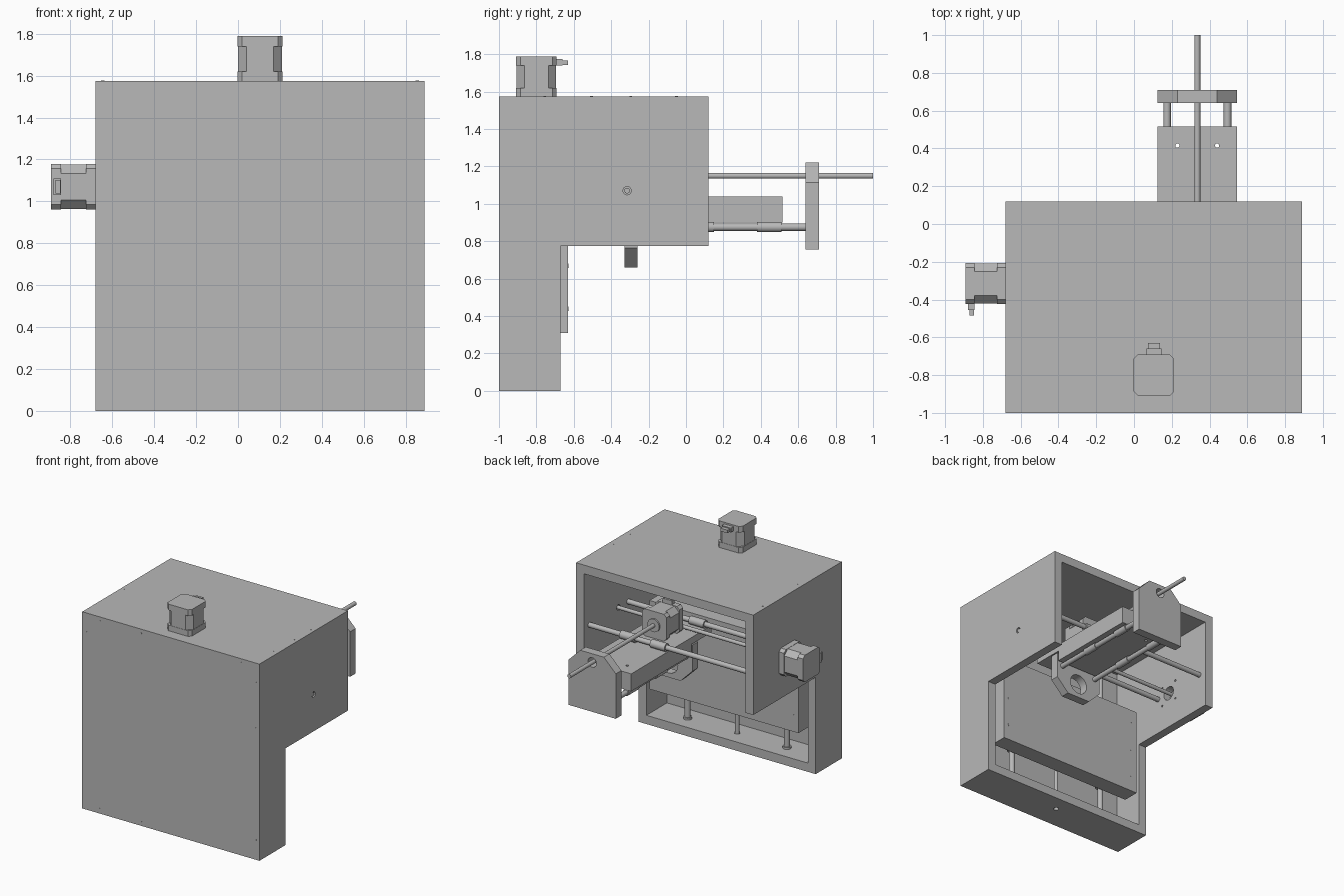
import bpy, bmesh, math
from mathutils import Matrix, Vector

cube = bpy.data.objects.get("Cube")
if cube:
    bpy.data.objects.remove(cube, do_unlink=True)

grey = bpy.data.materials.new("machine_grey")
grey.use_nodes = True
COLOR = (0.48, 0.48, 0.48, 1)
grey.diffuse_color = COLOR
grey.node_tree.nodes["Principled BSDF"].inputs["Base Color"].default_value = COLOR

T = 0.07                      # panel thickness
LEFT, RIGHT = -0.68, 0.89     # outer frame walls
MID = (LEFT + RIGHT) / 2      # centre of the vertical axis
FRONT, BACK, TOP = -1.0, 0.12, 1.575
LEG_Y, LEG_Z = -0.67, 0.775   # inner corner of the L-shaped side
ARM_X, ARM_Z = 0.335, 1.15    # line of the sliding arm's screw


def place(axis, u, v, w):
    return {"x": (w, u, v), "y": (u, w, v), "z": (u, v, w)}[axis]


def finish(name, bm):
    bmesh.ops.recalc_face_normals(bm, faces=bm.faces)
    mesh = bpy.data.meshes.new(name)
    bm.to_mesh(mesh)
    bm.free()
    mesh.materials.append(grey)
    ob = bpy.data.objects.new(name, mesh)
    bpy.context.collection.objects.link(ob)
    return ob


def prism(name, profile, axis, start, end):
    bm = bmesh.new()
    face = bm.faces.new([bm.verts.new(place(axis, u, v, start)) for u, v in profile])
    new = bmesh.ops.extrude_face_region(bm, geom=[face])["geom"]
    shift = Vector(place(axis, 0, 0, end - start))
    bmesh.ops.translate(bm, vec=shift, verts=[g for g in new if isinstance(g, bmesh.types.BMVert)])
    return finish(name, bm)


def rect(u0, u1, v0, v1):
    return [(u0, v0), (u1, v0), (u1, v1), (u0, v1)]


def box(name, x0, x1, y0, y1, z0, z1):
    return prism(name, rect(x0, x1, y0, y1), "z", z0, z1)


def rod(name, axis, u, v, start, end, radius, sides=24):
    ring = [(u + radius * math.cos(a), v + radius * math.sin(a))
            for a in (2 * math.pi * i / sides for i in range(sides))]
    ob = prism(name, ring, axis, start, end)
    for p in ob.data.polygons:
        p.use_smooth = len(p.vertices) == 4
    return ob


def drill(ob, axis, u, v, start, end, radius):
    cutter = rod("hole_cutter", axis, u, v, start, end, radius)
    cutter.hide_render = True
    mod = ob.modifiers.new("hole", "BOOLEAN")
    mod.operation, mod.solver, mod.object = "DIFFERENCE", "EXACT", cutter
    bpy.context.view_layer.objects.active = ob
    bpy.ops.object.modifier_apply(modifier=mod.name)
    bpy.data.objects.remove(cutter, do_unlink=True)


def chamfered(half, cut):
    a, b = half, half - cut
    return [(-b, -a), (b, -a), (a, -b), (a, b), (b, a), (-b, a), (-a, b), (-a, -b)]


def motor(name, location, x_dir, y_dir, z_dir):
    # Two end caps, a slimmer core between, a plug, a boss and a shaft
    m = Matrix((x_dir, y_dir, z_dir)).transposed().to_4x4()
    m.translation = location
    parts = [
        prism(name + "_mount_cap", chamfered(0.108, 0.022), "z", 0, 0.045),
        prism(name + "_core", chamfered(0.106, 0.042), "z", 0.045, 0.165),
        prism(name + "_end_cap", chamfered(0.108, 0.022), "z", 0.165, 0.213),
        box(name + "_plug", -0.04, 0.04, 0.10, 0.14, 0.165, 0.2),
        box(name + "_plug_lip", -0.032, 0.032, 0.14, 0.17, 0.168, 0.192),
        rod(name + "_boss", "z", 0, 0, -0.012, 0, 0.052),
        rod(name + "_shaft", "z", 0, 0, -0.07, 0, 0.014),
    ]
    for p in parts:
        p.data.transform(m)


# Frame panels
box("front_panel", LEFT, RIGHT, FRONT, FRONT + T, 0, TOP)
top = box("top_panel", LEFT, RIGHT, FRONT + T, BACK, TOP - T, TOP)
floor = box("bottom_panel", LEFT + T, RIGHT - T, FRONT + T, LEG_Y, 0, T)
side = [(FRONT + T, 0), (LEG_Y, 0), (LEG_Y, LEG_Z), (BACK, LEG_Z), (BACK, TOP - T), (FRONT + T, TOP - T)]
wall_a = prism("motor_side_panel", side, "x", LEFT, LEFT + T)
wall_b = prism("plain_side_panel", side, "x", RIGHT - T, RIGHT)

# Openings for screws and motors
SX_Y, SX_Z = -0.315, 1.07
drill(wall_a, "x", SX_Y, SX_Z, LEFT - 0.1, LEFT + 0.2, 0.056)
drill(wall_b, "x", SX_Y, SX_Z, RIGHT - 0.2, RIGHT + 0.1, 0.022)
drill(floor, "z", MID, -0.8, -0.1, 0.2, 0.02)
for dy in (-0.078, 0.078):
    for dz in (-0.078, 0.078):
        drill(wall_a, "x", SX_Y + dy, SX_Z + dz, LEFT - 0.1, LEFT + 0.2, 0.008)

# Panel fasteners
EDGES = (LEFT + T / 2, RIGHT - T / 2)
for x in EDGES:
    for y in (-0.755, -0.505, -0.295, -0.05):
        rod("top_fastener", "z", x, y, TOP - 0.01, TOP + 0.001, 0.008, 10)
    for z in (0.16, 0.53, 1.05, 1.42):
        rod("front_fastener", "y", x, z, FRONT - 0.001, FRONT + 0.01, 0.008, 10)
for x in (-0.525, -0.16, 0.365, 0.73):
    for z in (T / 2, TOP - T / 2):
        rod("front_fastener", "y", x, z, FRONT - 0.001, FRONT + 0.01, 0.008, 10)

# Vertical axis: motor, screw, guide rods and the lifting plate
motor("lift_motor", (MID, -0.8, TOP), (1, 0, 0), (0, 1, 0), (0, 0, 1))
rod("lift_screw", "z", MID, -0.8, 0.02, TOP, 0.016)
for x in (MID - 0.44, MID + 0.44):
    rod("lift_guide_rod", "z", x, -0.8, T, TOP - T, 0.022)
    rod("lift_rod_socket", "z", x, -0.8, T, T + 0.015, 0.032)
    for z in (0.35, 0.82):
        rod("lift_bearing", "z", x, -0.8, z, z + 0.16, 0.04)
box("lift_plate", MID - 0.66, MID + 0.66, -0.765, -0.63, 0.31, 1.02)
for x in (MID - 0.61, MID + 0.61):
    for z in (0.44, 0.67, 0.92):
        rod("plate_fastener", "y", x, z, -0.64, -0.628, 0.012, 12)

# Cross axis: motor, screw, guide rods and bearings
motor("cross_motor", (LEFT, SX_Y, SX_Z), (0, 0, -1), (0, -1, 0), (-1, 0, 0))
rod("cross_screw", "x", SX_Y, SX_Z, LEFT + 0.02, RIGHT - 0.005, 0.015)
for y in (-0.44, 0.05):
    rod("cross_guide_rod", "x", y, SX_Z, LEFT + T, RIGHT - T, 0.02)
    for x in (ARM_X - 0.2, ARM_X + 0.07):
        rod("cross_bearing", "x", y, SX_Z, x, x + 0.13, 0.032)
rod("cross_nut", "x", SX_Y, SX_Z, ARM_X - 0.06, ARM_X + 0.06, 0.035)

# Carriage with the arm motor on it
W = 0.21
carriage = box("carriage_block", ARM_X - W, ARM_X + W, -0.25, 0.515, 0.9, 1.04)
for x in (ARM_X - 0.105, ARM_X + 0.105):
    drill(carriage, "z", x, 0.415, 0.8, 1.2, 0.011)
box("carriage_deck", ARM_X - W, ARM_X + W, -0.5, -0.25, 0.985, 1.04)
motor("arm_motor", (ARM_X, -0.076, ARM_Z), (1, 0, 0), (0, 0, 1), (0, -1, 0))
rod("arm_screw", "y", ARM_X, ARM_Z, -0.076, 1.0, 0.016)

# Sliding arm: two rods joining the tool plate and the end plate
for x in (ARM_X - 0.16, ARM_X + 0.16):
    rod("arm_guide_rod", "y", x, 0.875, -0.3, 0.65, 0.02)
    for y in (0.02, 0.38):
        rod("arm_bearing", "y", x, 0.875, y, y + 0.13, 0.027)


def arm_plate(name, y0, y1, flat_z, cut_z):
    # Plate with both corners chamfered at the cut_z edge
    step = math.copysign(0.105, cut_z - flat_z)
    outline = [(-W, flat_z), (W, flat_z), (W, cut_z - step), (W - 0.105, cut_z),
               (0.105 - W, cut_z), (-W, cut_z - step)]
    return prism(name, [(ARM_X + u, v) for u, v in outline], "y", y0, y1)


end_plate = arm_plate("end_plate", 0.64, 0.71, 0.755, 1.22)
drill(end_plate, "y", ARM_X, ARM_Z, 0.5, 0.9, 0.038)
tool_plate = arm_plate("tool_plate", -0.33, -0.26, 0.975, 0.66)
drill(tool_plate, "y", ARM_X, 0.775, -0.5, 0, 0.08)
